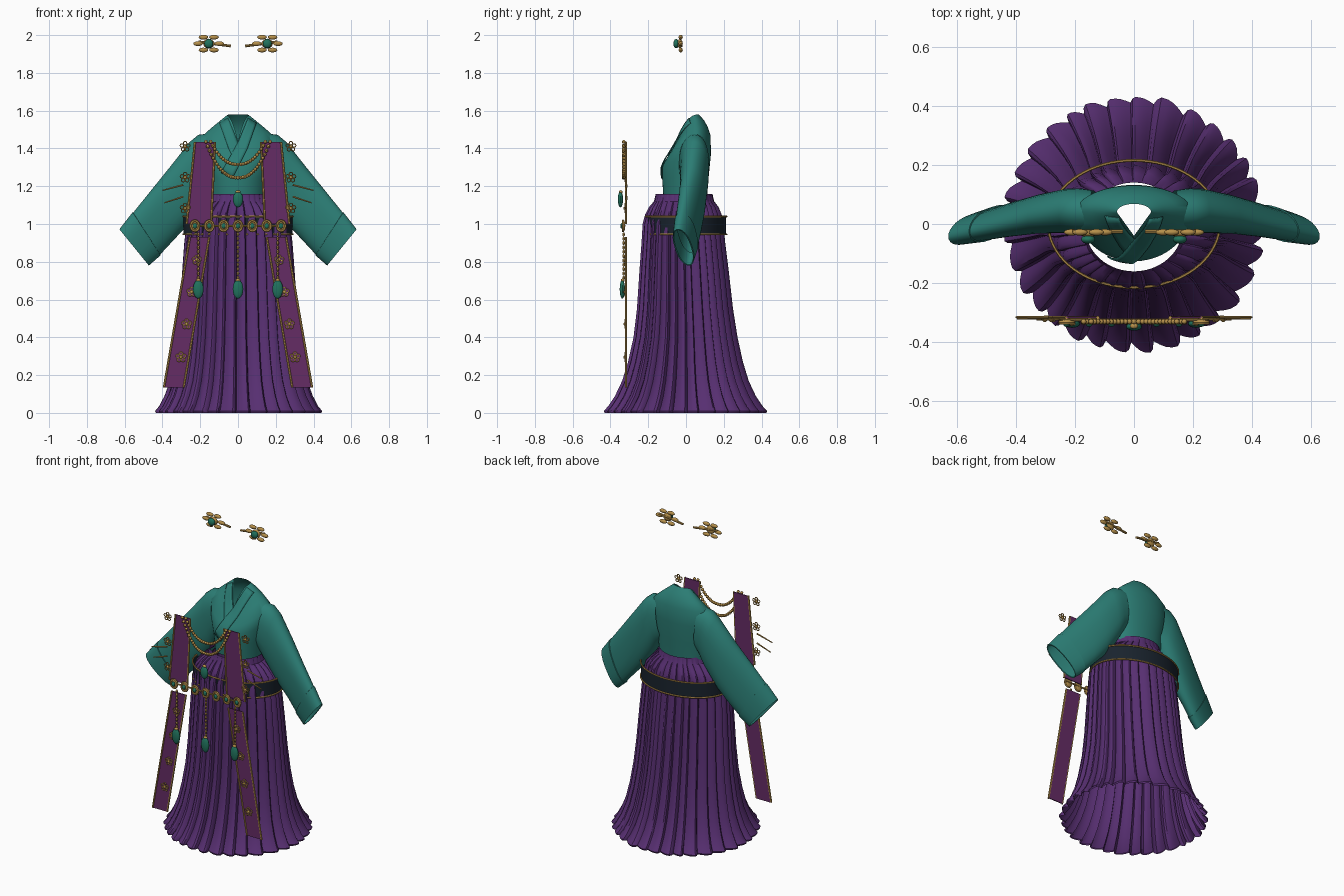
import bpy, bmesh, math, random
from math import sin, cos, pi, tau
from mathutils import Vector, Matrix
from mathutils.bvhtree import BVHTree

if "Cube" in bpy.data.objects:
    bpy.data.objects.remove(bpy.data.objects["Cube"])

random.seed(4)


def mat(name, r, g, b):
    m = bpy.data.materials.new(name)
    m.diffuse_color = (r, g, b, 1)
    m.use_nodes = True
    m.node_tree.nodes["Principled BSDF"].inputs["Base Color"].default_value = m.diffuse_color
    return m


TEAL = mat("teal_cloth", .025, .21, .18)
PURPLE = mat("purple_cloth", .095, .028, .165)
PLUM = mat("plum_cloth", .13, .025, .13)
GOLD = mat("gold", .47, .28, .07)
NAVY = mat("navy", .010, .017, .027)
JADE = mat("jade", .015, .17, .11)


def finish(bm, name, m, angle=40):
    bmesh.ops.recalc_face_normals(bm, faces=bm.faces)
    me = bpy.data.meshes.new(name)
    bm.to_mesh(me)
    bm.free()
    me.shade_smooth()
    me.set_sharp_from_angle(angle=math.radians(angle))
    me.materials.append(m)
    ob = bpy.data.objects.new(name, me)
    bpy.context.collection.objects.link(ob)
    return ob


def loft(bm, rings, wrap=False, closed=True):
    vs = [[bm.verts.new(p) for p in r] for r in rings]
    n = len(vs[0])
    for i in range(len(vs) if wrap else len(vs) - 1):
        a, b = vs[i], vs[(i + 1) % len(vs)]
        for j in range(n if closed else n - 1):
            k = (j + 1) % n
            bm.faces.new((a[j], a[k], b[k], b[j]))


def torus(bm, c, ra, rb, r, ax1, ax2, n=48, m=6):
    c, ax1, ax2 = Vector(c), Vector(ax1), Vector(ax2)
    ax3 = ax1.cross(ax2)
    rings = []
    for i in range(n):
        a = tau * i / n
        d = ax1 * cos(a) + ax2 * sin(a)
        p = c + ax1 * ra * cos(a) + ax2 * rb * sin(a)
        rings.append([p + d * r * cos(tau * j / m) + ax3 * r * sin(tau * j / m) for j in range(m)])
    loft(bm, rings, True)


def blob(bm, loc, size, u=10, v=7):
    M = Matrix.Translation(loc) @ Matrix.Diagonal((*size, 1))
    bmesh.ops.create_uvsphere(bm, u_segments=u, v_segments=v, radius=1, matrix=M)


def rod(bm, p, q, r, n=8, r2=None):
    p, q = Vector(p), Vector(q)
    M = Matrix.Translation((p + q) / 2) @ (q - p).to_track_quat('Z', 'Y').to_matrix().to_4x4()
    bmesh.ops.create_cone(bm, cap_ends=True, segments=n, radius1=r, radius2=r if r2 is None else r2,
                          depth=(q - p).length, matrix=M)


# Pleated skirt, open at waist and hem: z, half x, half y, centre y, pleat depth
N = 32
jit = [random.uniform(-.22, .22) for _ in range(N)]
dep = [random.uniform(.6, 1.3) for _ in range(N)]
prof = [(1.16, .165, .150, -.01, 0), (1.12, .175, .158, -.01, .004), (1.09, .215, .178, -.01, .014),
        (1.05, .252, .195, -.012, .018), (1.0, .266, .206, -.014, .018), (.9, .278, .214, -.012, .018),
        (.75, .288, .228, -.008, .02), (.55, .30, .245, -.003, .022), (.4, .312, .265, 0, .024),
        (.27, .33, .293, 0, .026), (.17, .35, .323, 0, .028), (.09, .378, .36, 0, .03),
        (.035, .407, .397, 0, .03), (.01, .428, .420, 0, .03), (0, .424, .416, 0, .03)]
bm = bmesh.new()
rings = []
for z, hx, hy, cy, d in prof:
    ring = []
    for k in range(N):
        for t, s in ((0, -.5), (.2, -.1), (.4, .25), (.6, .45), (.8, .5), (.92, .2)):
            j = jit[k] * (1 - t) + jit[(k + 1) % N] * t
            a = tau * (k + t + j) / N
            o = d * s * dep[k]
            ring.append((sin(a) * (hx + o), cy - cos(a) * (hy + o), z))
    rings.append(ring)
loft(bm, rings)
finish(bm, "pleated_skirt", PURPLE, 32)

# Wide belt band with gold rims
bm = bmesh.new()
loft(bm, [[(.288 * cos(tau * i / 72), .213 * sin(tau * i / 72), z) for i in range(72)] for z in (.945, 1.04)])
finish(bm, "belt_band", NAVY)
bm = bmesh.new()
for z in (.945, 1.04):
    torus(bm, (0, 0, z), .29, .215, .005, (1, 0, 0), (0, 1, 0), 72)
finish(bm, "belt_rims", GOLD)

# Jacket body: back z, front z, half x, front y, back y, front point
body = [(1.12, 1.15, .155, -.120, .11, 0), (1.25, 1.24, .168, -.126, .12, 0),
        (1.37, 1.30, .19, -.126, .132, 0), (1.47, 1.34, .195, -.108, .13, 0),
        (1.515, 1.375, .145, -.085, .115, .2), (1.55, 1.405, .10, -.063, .095, .5),
        (1.58, 1.44, .058, -.04, .068, 1)]
bm = bmesh.new()
rings = []
for zb, zf, hx, yf, yb, p in body:
    ring = []
    for i in range(48):
        a = tau * i / 48
        c = cos(a)
        if c > 0:
            y = .04 - (.04 - yf) * ((1 - p) * c + p * (1 - abs(sin(a))))
        else:
            y = .04 - (yb - .04) * c
        f = max(0.0, (yb - y) / (yb - yf))
        ring.append((hx * sin(a), y, zb - (zb - zf) * f ** 2.5))
    rings.append(ring)
loft(bm, rings)
bmesh.ops.recalc_face_normals(bm, faces=bm.faces)
tree = BVHTree.FromBMesh(bm)
finish(bm, "jacket_body", TEAL, 50)


# Crossed collar bands laid on the jacket front
def collar(name, s, edge, lift):
    bm = bmesh.new()
    rings = []
    for (x0, z0, x1, z1), (x2, z2, x3, z3) in zip(edge, edge[1:]):
        for i in range(7):
            t = i / 6
            row = []
            for j in range(5):
                u = j / 4
                x = s * ((x0 * (1 - u) + x1 * u) * (1 - t) + (x2 * (1 - u) + x3 * u) * t)
                z = (z0 * (1 - u) + z1 * u) * (1 - t) + (z2 * (1 - u) + z3 * u) * t
                hit = tree.ray_cast(Vector((x, -1, z)), Vector((0, 1, 0)))[0]
                y = hit.y if hit and hit.y < .06 else .04
                row.append((x, y - lift, z))
            rings.append(row)
    loft(bm, rings, closed=False)
    bmesh.ops.remove_doubles(bm, verts=bm.verts, dist=1e-5)
    ob = finish(bm, name, TEAL)
    m = ob.modifiers.new("thick", 'SOLIDIFY')
    m.thickness, m.offset = .005, 0


collar("collar_over", 1, [(.052, 1.56, .098, 1.535), (.002, 1.436, .05, 1.40), (-.09, 1.27, -.03, 1.24)], .007)
collar("collar_under", -1, [(.052, 1.56, .098, 1.535), (.002, 1.436, .05, 1.40), (-.02, 1.395, .03, 1.36)], .003)

# Wide sleeves with a slightly raised cuff: top x z, bottom x z, top y, bottom y, half thickness
sl = [(.15, 1.48, .12, 1.20, .045, .03, .075), (.21, 1.472, .15, 1.17, .045, .04, .078),
      (.255, 1.435, .19, 1.10, .045, .045, .075), (.36, 1.302, .275, .985, .025, .045, .066),
      (.46, 1.178, .35, .905, -.002, .04, .057), (.555, 1.06, .412, .838, -.025, .028, .05),
      (.558, 1.062, .41, .834, -.025, .028, .055), (.628, .972, .472, .78, -.042, .015, .047),
      (.623, .968, .474, .785, -.042, .015, .04), (.56, 1.05, .42, .85, -.025, .028, .042)]
for s, side in ((1, "left"), (-1, "right")):
    bm = bmesh.new()
    rings = []
    for x0, z0, x1, z1, y0, y1, t in sl:
        ring = []
        for i in range(28):
            a = tau * i / 28
            c, d = cos(a), sin(a)
            c = math.copysign(abs(c) ** .8, c)
            u = (1 - c) / 2
            ring.append((s * (x0 + (x1 - x0) * u), y0 + (y1 - y0) * u + t * d, z0 + (z1 - z0) * u))
        rings.append(ring)
    loft(bm, rings)
    finish(bm, "sleeve_" + side, TEAL, 35)

# Hanging front panels with gold borders: inner x, outer x, z
Y = -.315
for s, side in ((1, "left"), (-1, "right")):
    for tag, top, bot in (("upper", (.122, .228, 1.435), (.142, .272, 1.0)),
                          ("lower", (.152, .255, .93), (.287, .392, .135))):
        bm = bmesh.new()
        loft(bm, [[(s * i, Y - .003, z), (s * o, Y - .003, z), (s * o, Y + .003, z), (s * i, Y + .003, z)]
                  for i, o, z in (top, bot)])
        bmesh.ops.holes_fill(bm, edges=bm.edges)
        finish(bm, f"panel_{tag}_{side}", PLUM)
        bm = bmesh.new()
        for k in (0, 1):
            rod(bm, (s * top[k], Y - .002, top[2]), (s * bot[k], Y - .002, bot[2]), .006, 6)
        finish(bm, f"panel_border_{tag}_{side}", GOLD)

# Small five-petal flowers and slim pins beside the panels
bm = bmesh.new()
for s in (1, -1):
    for x, z, r in ((.28, 1.41, .018), (.28, 1.247, .018), (.28, 1.083, .018), (.218, .81, .015),
                    (.245, .64, .016), (.272, .47, .017), (.302, .295, .018)):
        for k in range(5):
            a = tau * k / 5 + pi / 2
            torus(bm, (s * x + r * cos(a), Y - .008, z + r * sin(a)), .009, .009, .003,
                  (1, 0, 0), (0, 0, 1), 10, 5)
        blob(bm, (s * x, Y - .01, z), (.008, .007, .008))
    for p, q in (((.29, 1.207), (.40, 1.178)), ((.29, 1.145), (.39, 1.112))):
        rod(bm, (s * p[0], Y, p[1]), (s * q[0], Y, q[1]), .005, 8, .003)
finish(bm, "flowers_and_pins", GOLD)

# Draped bead strands
bm = bmesh.new()
for hw, low, n in ((.145, 1.315, 25), (.17, 1.245, 33)):
    for i in range(n):
        t = 2 * i / (n - 1) - 1
        z = low + (1.435 - low) * abs(t) ** 2.1
        blob(bm, (hw * math.copysign(abs(t) ** .9, t), Y - .015, z), (.0095,) * 3, 8, 6)
# Bead drops, with caps over the jewels
for x in (-.21, 0, .21):
    for i in range(11):
        blob(bm, (x, Y - .015, .945 - .023 * i), (.007, .007, .011), 8, 6)
    blob(bm, (x, Y - .02, .702), (.014, .010, .009))
blob(bm, (0, Y - .03, 1.17), (.014, .010, .009))
finish(bm, "bead_strands", GOLD)

# Row of medallions
bm = bmesh.new()
for k in range(7):
    x = (k - 3) * .076
    torus(bm, (x, Y - .018, .99), .022, .027, .007, (1, 0, 0), (0, 0, 1), 20)
    blob(bm, (x, Y - .014, .99), (.025, .007, .030), 16)
rod(bm, (-.25, Y - .01, .99), (.25, Y - .01, .99), .005)
finish(bm, "belt_medallions", GOLD)

# Jade stones: medallion centres, pendants and brooch
bm = bmesh.new()
for k in range(7):
    blob(bm, ((k - 3) * .076, Y - .024, .99), (.012, .009, .015))
for x in (-.21, 0, .21):
    blob(bm, (x, Y - .022, .655), (.028, .014, .05), 16, 10)
blob(bm, (0, Y - .032, 1.13), (.027, .014, .042), 16, 10)
finish(bm, "jade_stones", JADE)

# Pair of floating flower hairpins
for s, side in ((1, "left"), (-1, "right")):
    bm = bmesh.new()
    for dx, dz in ((-.028, .034), (.028, .034), (-.056, 0), (.056, 0), (-.028, -.034), (.028, -.034)):
        blob(bm, (s * (.155 + dx), -.028, 1.955 + dz), (.026, .011, .0125), 14, 8)
    blob(bm, (s * .155, -.032, 1.955), (.03, .012, .026), 14, 8)
    rod(bm, (s * .21, -.025, 1.965), (s * .038, -.025, 1.942), .007, 8)
    finish(bm, "hairpin_" + side, GOLD)
    bm = bmesh.new()
    blob(bm, (s * .155, -.052, 1.955), (.024, .015, .024), 16, 10)
    finish(bm, "hairpin_stone_" + side, JADE)
